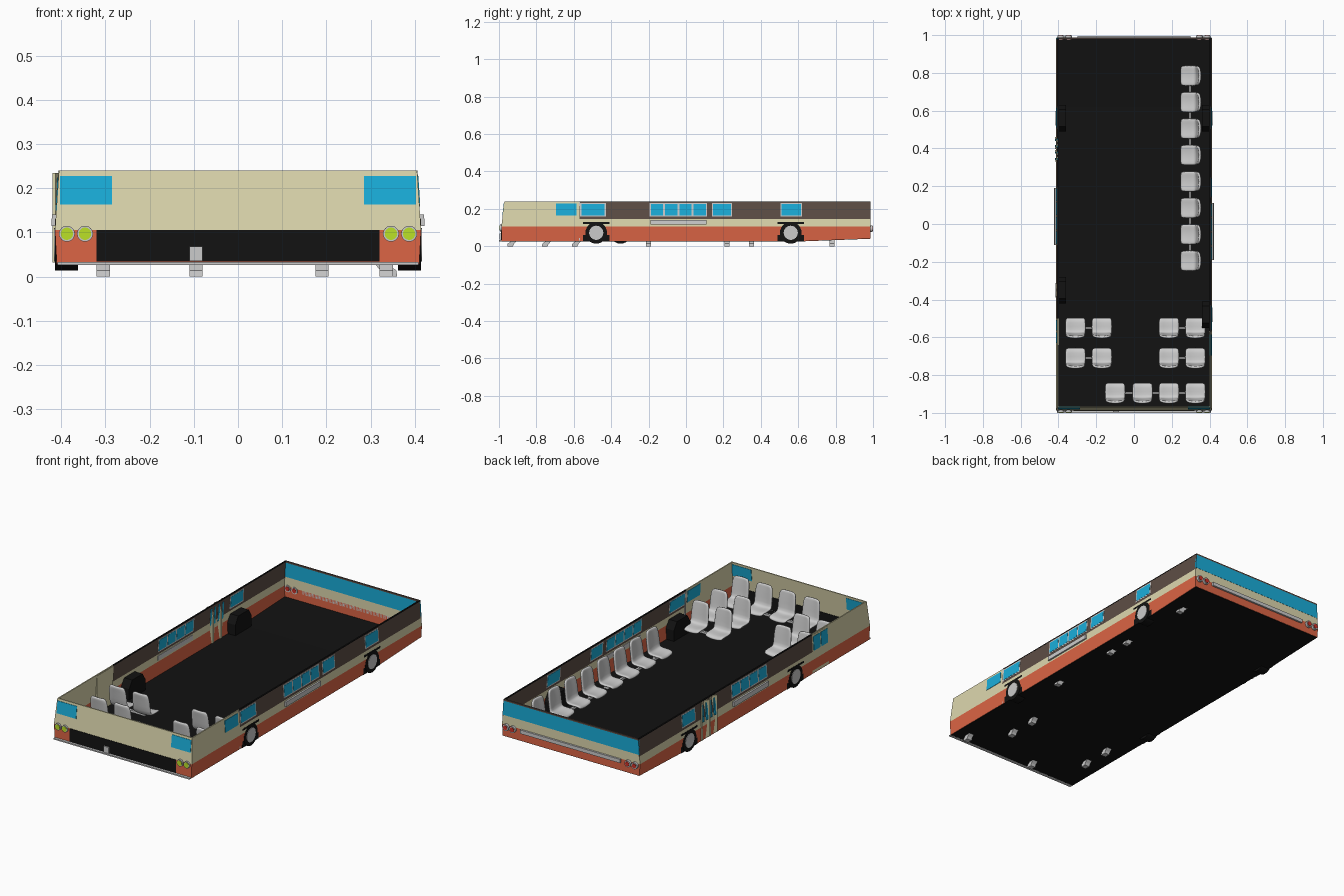
import bpy, bmesh, math
from mathutils import Vector, Matrix

if "Cube" in bpy.data.objects:
    bpy.data.objects.remove(bpy.data.objects["Cube"])

COLOURS = dict(red=(.72, .13, .06), cream=(.72, .68, .42), brown=(.11, .075, .06), blue=(.01, .42, .7),
               black=(.006, .006, .006), lamp=(.5, .75, .02), tail=(.6, .03, .02))
MATS = {}
for k, c in COLOURS.items():
    MATS[k] = bpy.data.materials.new(k)
    MATS[k].diffuse_color = (*c, 1)


def finish(name, bm, colour=None):
    bmesh.ops.recalc_face_normals(bm, faces=bm.faces)
    me = bpy.data.meshes.new(name)
    bm.to_mesh(me)
    bm.free()
    if colour:
        me.materials.append(MATS[colour])
    ob = bpy.data.objects.new(name, me)
    bpy.context.collection.objects.link(ob)
    return ob


def prism(name, pts, offset, colour=None):
    bm = bmesh.new()
    a = [bm.verts.new(p) for p in pts]
    b = [bm.verts.new(Vector(p) + Vector(offset)) for p in pts]
    bm.faces.new(a)
    bm.faces.new(b)
    for i in range(len(a)):
        j = (i + 1) % len(a)
        bm.faces.new((a[i], a[j], b[j], b[i]))
    return finish(name, bm, colour)


def box(name, x0, x1, y0, y1, z0, z1, colour=None):
    return prism(name, [(x0, y0, z0), (x1, y0, z0), (x1, y1, z0), (x0, y1, z0)], (0, 0, z1 - z0), colour)


def cyl(name, c, r, depth, axis, colour=None, n=24):
    bm = bmesh.new()
    rot = Matrix.Rotation(math.pi / 2, 4, 'Y' if axis == 'x' else 'X')
    bmesh.ops.create_cone(bm, cap_ends=True, segments=n, radius1=r, radius2=r, depth=depth,
                          matrix=Matrix.Translation(c) @ rot)
    for f in bm.faces:
        f.smooth = len(f.verts) == 4
    for e in bm.edges:
        e.smooth = all(f.smooth for f in e.link_faces)
    return finish(name, bm, colour)


# Body section: half width and nose position by height
def X(z):
    return .41 + .004 * (z - .03) / .075 if z < .105 else .414 - .009 * (z - .105) / .135


def nose(z):
    return -.987 if z < .105 else -.987 + .016 * (z - .105) / .135


def side(name, s, y0, y1, z0, z1, colour=None, out=0, t=.006, z0_end=None):
    ze = z0 if z0_end is None else z0_end
    p = [(max(y0, nose(z0)), z0), (y1, ze), (y1, z1), (max(y0, nose(z1)), z1)]
    return prism(name, [(s * (X(z) + out), y, z) for y, z in p], (-s * t, 0, 0), colour)


def end(name, x0, x1, z0, z1, colour=None, out=0, t=.006, rear=False):
    def c(x, z):
        x = math.copysign(min(abs(x), X(z)), x)
        return (x, .986 + out if rear else nose(z) - out, z)
    return prism(name, [c(x0, z0), c(x1, z0), c(x1, z1), c(x0, z1)], (0, -t if rear else t, 0), colour)


def window(s, y0, y1, z0=.165, z1=.225, frame=True):
    if frame:
        side("window_frame", s, y0 - .006, y1 + .006, z0 - .006, z1 + .006, None, .001, .008)
    side("side_window", s, y0, y1, z0, z1, 'blue', .002, .01)


# Floor with raised tail
prism("floor", [(-.408, -.985, .026), (-.408, .62, .026), (-.408, .984, .04),
                (-.408, .984, .046), (-.408, .62, .032), (-.408, -.985, .032)], (.816, 0, 0), 'black')

# Side walls in coloured bands, wheels and arches
for s, split, wheels in ((1, -.57, (-.48, .56)), (-1, -.5, (-.35, .56))):
    side("lower_band", s, -1, .62, .028, .105, 'red')
    side("lower_tail_band", s, .62, .986, .028, .105, 'red', z0_end=.042)
    side("front_side_panel", s, -1, split, .105, .24, 'cream')
    side("middle_band", s, split, .986, .105, .147, 'cream')
    side("upper_band", s, split, .986, .147, .236, 'brown')
    side("top_rail", s, split, .986, .236, .24, 'black', .001, .008)
    for y in wheels:
        side("wheel_opening", s, y - .07, y + .07, .026, .13, 'black', .001, .004)
        w = [(y - .07, .028), (y + .07, .028), (y + .07, .09), (y + .045, .13), (y - .045, .13), (y - .07, .09)]
        prism("wheel_housing", [(s * .409, a, b) for a, b in w], (-s * .05, 0, 0), 'black')
        cyl("tyre", (s * .388, y, .072), .058, .052, 'x', 'black')
        cyl("hub", (s * .4, y, .072), .038, .033, 'x')

# Right side windows and panels
window(1, -.695, -.585, .165, .228, False)
side("body_seam", 1, -.573, -.567, .03, .238, None, .001, .008)
window(1, -.56, -.435)
for i in range(4):
    window(1, -.188 + i * .076, -.122 + i * .076)
window(1, .145, .24)
window(1, .51, .615)
side("side_panel", 1, -.19, .11, .115, .14, None, .009, .018)

# Left side windows, panel and doors
for i in range(4):
    window(-1, -.105 + i * .076, -.039 + i * .076)
window(-1, .51, .615)
side("side_panel", -1, -.11, .19, .115, .14, None, .009, .018)
side("front_door", -1, -.64, -.5, .032, .236, 'cream', .001, .009)
for y in (-.63, -.565):
    window(-1, y, y + .056, .15, .225, False)
for i in range(4):
    y = .33 + i * .034
    d = .006 if i % 2 else -.006
    prism("folding_door_leaf", [(-.407 + d, y, .032), (-.407 - d, y + .028, .032),
                                (-.407 - d, y + .028, .234), (-.407 + d, y, .234)], (-.006, 0, 0), 'cream')
    side("door_glass", -1, y + .008, y + .02, .13, .222, 'blue', .007, .014)

# Front end
end("front_panel", -1, 1, .105, .24, 'cream')
end("front_lower_panel", -1, 1, .03, .105, 'red')
end("grille", -.32, .32, .034, .105, 'black', .002, .01)
box("front_bumper", -.408, .408, -1, -.98, .026, .033)
box("grille_bracket", -.11, -.08, -.996, -.98, .035, .068)
for s in (1, -1):
    end("front_window", s * .285, s * .402, .163, .228, 'blue', .002, .01)

# Rear end
end("rear_lower_panel", -1, 1, .042, .105, 'red', rear=True)
end("rear_middle_panel", -1, 1, .105, .155, 'cream', rear=True)
end("rear_window", -1, 1, .155, .232, 'blue', .001, .008, rear=True)
end("rear_top_rail", -1, 1, .232, .24, 'brown', .001, .008, rear=True)
end("rear_bar", -.3, .3, .085, .105, None, .01, .016, rear=True)

# Twin lamps at all corners, showing through the wall
for x in (-.387, -.346, .346, .387):
    cyl("headlight_ring", (x, -.985, .097), .018, .02, 'y')
    cyl("headlight", (x, -.985, .097), .014, .024, 'y', 'lamp')
    cyl("tail_lamp_ring", (x, .987, .094), .018, .022, 'y')
    cyl("tail_lamp", (x, .987, .094), .012, .026, 'y', 'tail')

# Seat shell: side profile (depth, height, half width), facing local +y
PROFILE = [(.05, .052, .048), (.046, .066, .054), (.005, .064, .055), (-.028, .066, .054),
           (-.038, .09, .053), (-.045, .15, .052), (-.05, .178, .048), (-.051, .188, .036)]
bm = bmesh.new()
rows = []
for i, (y, z, w) in enumerate(PROFILE):
    row = []
    for k in (-1, -.6, 0, .6, 1):
        dish = .008 * k * k
        row.append(bm.verts.new((w * k, y + (dish if i > 3 else 0), z + (dish if i <= 3 else 0))))
    rows.append(row)
for a, b in zip(rows, rows[1:]):
    for k in range(4):
        bm.faces.new((a[k], a[k + 1], b[k + 1], b[k])).smooth = True
proto = finish("seat", bm)
seat_mesh = proto.data
bpy.data.objects.remove(proto)


def seat(x, y, angle):
    ob = bpy.data.objects.new("seat", seat_mesh)
    bpy.context.collection.objects.link(ob)
    ob.location = (x, y, 0)
    ob.rotation_euler.z = angle
    m = ob.modifiers.new("thickness", 'SOLIDIFY')
    m.thickness, m.offset = .014, 0
    m = ob.modifiers.new("rounding", 'SUBSURF')
    m.levels = m.render_levels = 1


for i in range(8):
    seat(.3, -.195 + i * .14, math.pi / 2)
for y in (-.55, -.71):
    for x in (-.31, -.17, .185, .325):
        seat(x, y, 0)
for x in (-.1, .045, .185, .325):
    seat(x, -.895, 0)

# Bars joining the seats
for y0, y1 in ((-.2, .23), (.35, .79)):
    box("seat_bar", .29, .302, y0, y1, .045, .057)
for x0, x1, y in ((-.31, -.17, -.55), (.185, .325, -.55), (-.31, -.17, -.71), (.185, .325, -.71), (-.1, .325, -.895)):
    box("seat_bar", x0, x1, y - .006, y + .006, .045, .057)

# Slanted seat legs with feet below the floor
LEG = [(0, .062), (.012, .05), (-.025, .012), (-.03, 0), (-.06, 0), (-.058, .014), (-.035, .03), (-.02, .062)]
for x, y in ((-.305, -.55), (.19, -.55), (-.305, -.71), (.19, -.71), (-.095, -.895), (.335, -.895)):
    prism("seat_leg", [(x - .015, y + a, z) for a, z in LEG], (.03, 0, 0))
for y in (-.2, .22, .35, .78):
    prism("seat_leg", [(.3 - a, y - .013, z) for a, z in LEG], (0, .026, 0))

for m in bpy.data.materials:
    if m.users and not m.is_grease_pencil:
        m.use_nodes = True
        m.node_tree.nodes["Principled BSDF"].inputs["Base Color"].default_value = m.diffuse_color
